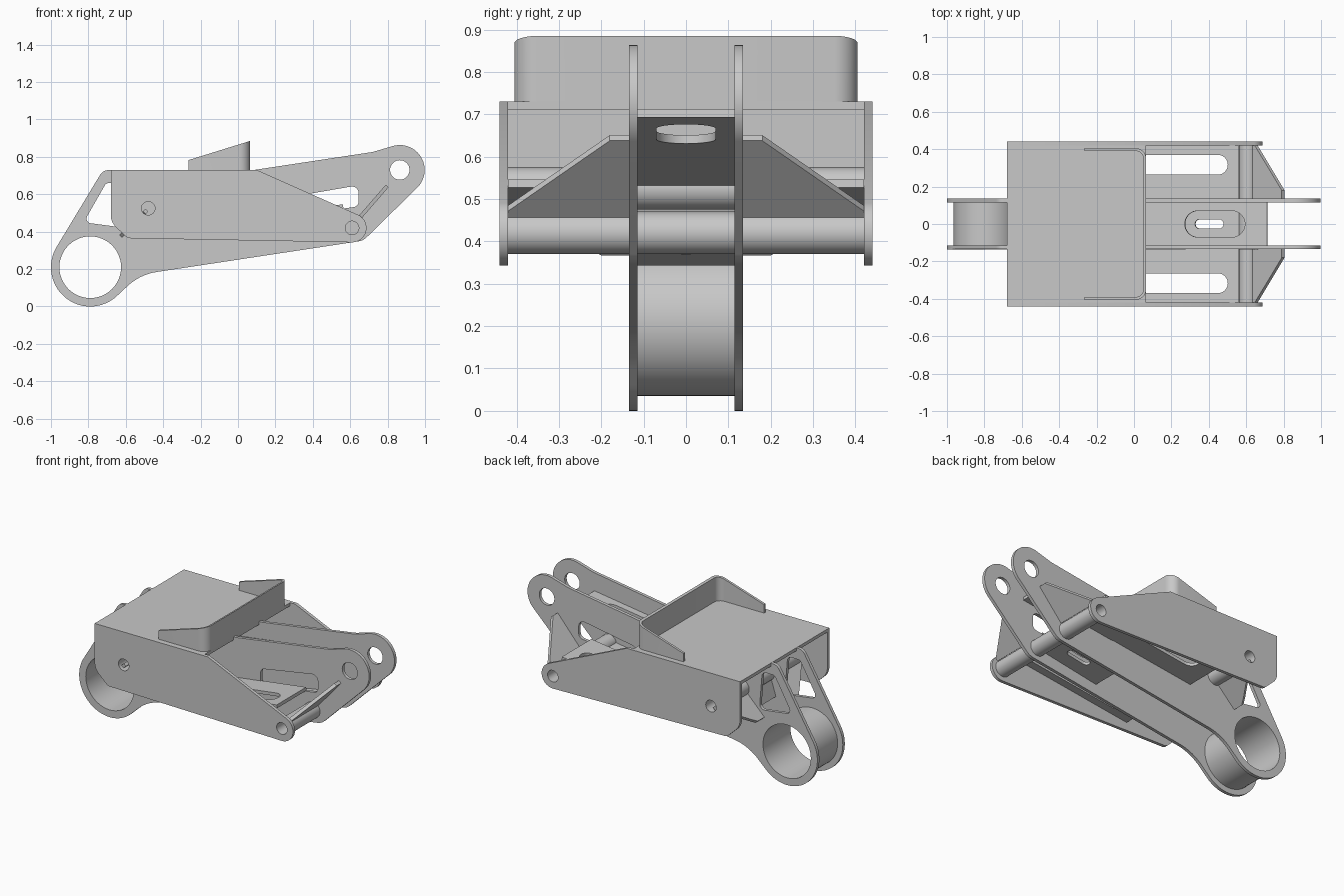
import bpy, math
from mathutils import Matrix, Vector

cube = bpy.data.objects.get("Cube")
if cube:
    bpy.data.objects.remove(cube, do_unlink=True)

steel = bpy.data.materials.new("plain_grey_steel")
steel.use_nodes = True
GREY = (0.58, 0.58, 0.58, 1)
steel.diffuse_color = GREY
steel.node_tree.nodes["Principled BSDF"].inputs["Base Color"].default_value = GREY


def arc(cx, cy, r, a0=0, a1=360, n=48):
    """Points along an arc, angles in degrees; a full circle is not closed twice."""
    last = n if a1 - a0 >= 360 else n + 1
    angles = [math.radians(a0 + (a1 - a0) * i / n) for i in range(last)]
    return [(cx + r * math.cos(a), cy + r * math.sin(a)) for a in angles]


def rounded(corners, n=8):
    """Outline from (x, y) or (x, y, fillet radius) corners."""
    out = []
    for i, c in enumerate(corners):
        p = Vector(c[:2])
        if len(c) == 2:
            out.append(tuple(p))
            continue
        u = (Vector(corners[i - 1][:2]) - p).normalized()
        v = (Vector(corners[(i + 1) % len(corners)][:2]) - p).normalized()
        half = u.angle(v) / 2
        centre = p + (u + v).normalized() * c[2] / math.sin(half)
        reach = c[2] / math.tan(half)
        start, end = p + u * reach - centre, p + v * reach - centre
        for k in range(n + 1):
            out.append(tuple(centre + start.lerp(end, k / n).normalized() * c[2]))
    return out


def slot(x0, x1, y, r):
    """Round-ended slot outline along x."""
    return arc(x0 + r, y, r, 90, 270, 16) + arc(x1 - r, y, r, -90, 90, 16)


def plate(name, outlines, matrix, thickness):
    """Flat plate with holes: first outline is the rim, the rest are openings."""
    curve = bpy.data.curves.new(name, "CURVE")
    curve.dimensions = "2D"
    curve.fill_mode = "BOTH"
    curve.extrude = thickness / 2
    for pts in outlines:
        s = curve.splines.new("POLY")
        s.points.add(len(pts) - 1)
        for p, co in zip(s.points, pts):
            p.co = (co[0], co[1], 0, 1)
        s.use_cyclic_u = True
    curve.materials.append(steel)
    obj = bpy.data.objects.new(name, curve)
    bpy.context.collection.objects.link(obj)
    obj.matrix_world = matrix
    bpy.ops.object.select_all(action="DESELECT")
    obj.select_set(True)
    bpy.context.view_layer.objects.active = obj
    bpy.ops.object.convert(target="MESH")
    obj = bpy.context.view_layer.objects.active
    bpy.ops.object.shade_smooth_by_angle(angle=math.radians(30))
    return obj


def upright(y):
    """Outline x, y become world x, z at depth y."""
    return Matrix.Translation((0, y, 0)) @ Matrix.Rotation(math.pi / 2, 4, "X")


def sloped(x, z, degrees):
    """Outline x runs up the slope from (x, z); outline y stays world y."""
    return Matrix.Translation((x, 0, z)) @ Matrix.Rotation(-math.radians(degrees), 4, "Y")


def tube(name, x, z, r_out, r_in, y0, y1):
    plate(name, [arc(x, z, r_out), arc(x, z, r_in)], upright((y0 + y1) / 2), y1 - y0)


def box(x0, x1, y0, y1):
    return [(x0, y0), (x1, y0), (x1, y1), (x0, y1)]


# Pivot centres in x, z
RING, EYE, FRONT_ROD, REAR_ROD = (-0.79, 0.21), (0.865, 0.73), (0.61, 0.42), (-0.48, 0.525)

# Lever plates on each side of the centre line
lever_rim = (arc(*RING, 0.21, 149, 315)
             + rounded([(-0.64, 0.06), (-0.53, 0.17, 0.29), (0.67, 0.352, 0.08), (0.95, 0.631)])[1:-1]
             + arc(*EYE, 0.133, -45, 105)
             + rounded([(0.83, 0.858), (0.72, 0.826, 0.2), (0.08, 0.729),
                        (-0.722, 0.729, 0.05), (-0.97, 0.318)])[1:-1])
rear_window = rounded([(-0.825, 0.45, 0.025), (-0.705, 0.66, 0.025),
                       (-0.62, 0.66, 0.03), (-0.6, 0.42, 0.03)])
front_window = rounded([(0.25, 0.58, 0.03), (0.645, 0.648, 0.035),
                        (0.645, 0.535, 0.03), (0.25, 0.48, 0.03)])
# Outer side plates
side_rim = (arc(*FRONT_ROD, 0.077, -90, 66)
            + rounded([(0.64, 0.49), (0.1, 0.73), (-0.68, 0.73), (-0.68, 0.45, 0.09),
                       (-0.59, 0.365, 0.04), (0.61, 0.343)])[1:-1])

for side, label in ((-1, "right"), (1, "left")):
    plate(f"lever_plate_{label}",
          [lever_rim, arc(*RING, 0.165), arc(*EYE, 0.052), rear_window, front_window],
          upright(side * 0.125), 0.02)
    plate(f"side_plate_{label}",
          [side_rim, arc(*FRONT_ROD, 0.036), arc(*REAR_ROD, 0.036)],
          upright(side * 0.43), 0.02)

    # Corner gussets reaching from the rods to the lever plates
    front = [(0, 0.13), (0, 0.42), (0.02, 0.42), (0.24, 0.18), (0.24, 0.13)]
    rear = [(0, 0.13), (0, 0.2), (0.03, 0.24), (0.18, 0.42), (0.2, 0.42), (0.2, 0.13)]
    plate(f"front_gusset_{label}", [[(x, side * y) for x, y in front]],
          sloped(0.64, 0.463, 49), 0.02)
    plate(f"rear_gusset_{label}", [[(x, side * y) for x, y in rear]],
          sloped(-0.628, 0.374, 45), 0.02)

    # Slotted stiffener between lever and side plate
    plate(f"slotted_panel_{label}",
          [box(0, 0.87, side * 0.13, side * 0.42), slot(0.1, 0.81, side * 0.317, 0.053)],
          sloped(-0.3, 0.42, 7.7), 0.02)

# Cross tubes and ring sleeve
tube("front_cross_tube", *FRONT_ROD, 0.05, 0.036, -0.42, 0.42)
tube("rear_cross_tube", *REAR_ROD, 0.05, 0.036, -0.42, 0.42)
tube("ring_sleeve", *RING, 0.175, 0.165, -0.115, 0.115)

# Deck, and web from deck to rear tube
plate("deck", [box(-0.68, 0.065, -0.42, 0.42)], Matrix.Translation((0, 0, 0.72)), 0.02)
plate("deck_web", [box(0.57, 0.712, -0.42, 0.42)], sloped(REAR_ROD[0], 0, 90), 0.02)

# Sloped plates between the levers: upper with access hole, lower with drain slot
plate("upper_web", [box(0, 1.205, -0.115, 0.115), slot(0.76, 1.085, 0, 0.07)],
      sloped(REAR_ROD[0], 0.535, 8), 0.02)
plate("lower_web", [box(0, 0.4, -0.115, 0.115), slot(0.15, 0.305, 0, 0.025)],
      sloped(0.18, 0.353, 10), 0.02)
plate("rear_web", [box(0, 0.15, -0.115, 0.115)], sloped(-0.53, 0.385, 72), 0.02)

# Three-sided guard on the deck with a raked top edge
guard_rim = rounded([(-0.265, -0.405), (0.065, -0.405, 0.055), (0.065, 0.405, 0.055), (-0.265, 0.405),
                     (-0.265, 0.39), (0.05, 0.39, 0.04), (0.05, -0.39, 0.04), (-0.265, -0.39)])
guard = plate("deck_guard", [guard_rim], Matrix.Translation((0, 0, 0.8)), 0.14)
for v in guard.data.vertices:
    v.co.z = 0.085 + (v.co.x - 0.065) * 0.31 if v.co.z > 0 else -0.07
